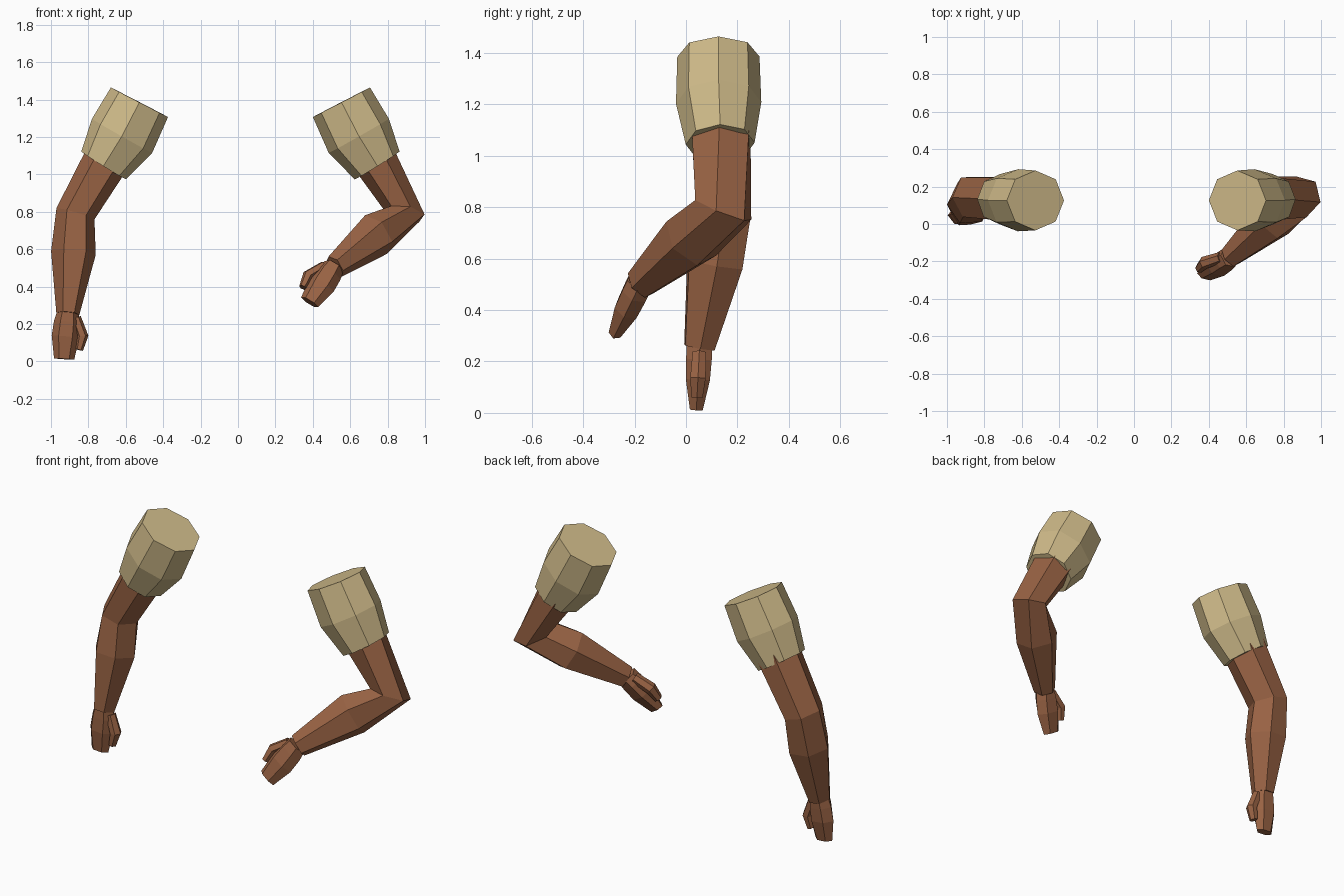
import bpy, bmesh, math
from mathutils import Vector

if "Cube" in bpy.data.objects:
    bpy.data.objects.remove(bpy.data.objects["Cube"])


def material(name, rgb):
    m = bpy.data.materials.new(name)
    m.diffuse_color = (*rgb, 1)
    m.use_nodes = True
    m.node_tree.nodes["Principled BSDF"].inputs["Base Color"].default_value = m.diffuse_color
    return m


SKIN = material("brown skin", (0.32, 0.125, 0.058))
CLOTH = material("tan cloth", (0.62, 0.49, 0.25))


def tube(name, rings, side, sides, mat):
    """Loft capped rings (centre, half width, half depth) along a path.
    Width starts along 'side' and is carried along the path."""
    pts = [Vector(r[0]) for r in rings]
    bm = bmesh.new()
    u = Vector(side)
    loops = []
    for i, (c, w, d) in enumerate(rings):
        t = Vector()
        if i > 0:
            t += (pts[i] - pts[i - 1]).normalized()
        if i < len(pts) - 1:
            t += (pts[i + 1] - pts[i]).normalized()
        t.normalize()
        u = (u - t * u.dot(t)).normalized()
        v = t.cross(u)
        # depth is measured to the outermost corner across the width
        k = max(math.sin(2 * math.pi * j / sides) for j in range(sides))
        loops.append([bm.verts.new(pts[i]
                      + u * w * math.cos(2 * math.pi * j / sides)
                      + v * d / k * math.sin(2 * math.pi * j / sides))
                      for j in range(sides)])
    for a, b in zip(loops, loops[1:]):
        for j in range(sides):
            k = (j + 1) % sides
            bm.faces.new((a[j], a[k], b[k], b[j]))
    bm.faces.new(loops[0])
    bm.faces.new(loops[-1])
    bmesh.ops.recalc_face_normals(bm, faces=bm.faces)
    me = bpy.data.meshes.new(name)
    bm.to_mesh(me)
    bm.free()
    me.materials.append(mat)
    ob = bpy.data.objects.new(name, me)
    bpy.context.collection.objects.link(ob)


def hand(prefix, base, tip, side):
    """Closed mitten hand plus bent thumb, laid out from wrist to fingertips."""
    o = Vector(base)
    along = (Vector(tip) - o).normalized()
    s = Vector(side)
    s = (s - along * s.dot(along)).normalized()

    def at(a, b):
        return o + along * a + s * b

    tube(prefix + "_hand", [(at(0, 0), 0.058, 0.050),
                            (at(0.05, 0), 0.070, 0.050),
                            (at(0.13, -0.002), 0.074, 0.047),
                            (at(0.25, 0), 0.054, 0.025)], s, 6, SKIN)
    tube(prefix + "_thumb", [(at(0.025, 0.045), 0.028, 0.026),
                             (at(0.12, 0.088), 0.032, 0.030),
                             (at(0.195, 0.076), 0.021, 0.022)], s, 6, SKIN)


# sleeves and upper arms are mirrored; forearms are posed separately
poses = {
    "right": (-1, [((-0.88, 0.112, 0.58), 0.12, 0.105),
                   ((-0.91, 0.052, 0.255), 0.062, 0.058)],
              (-0.91, 0.053, 0.262), (-0.93, 0.04, 0.008), (1, 0, 0)),
    "left": (1, [((0.737, 0.02, 0.678), 0.12, 0.105),
                 ((0.515, -0.175, 0.505), 0.062, 0.058)],
             (0.513, -0.178, 0.508), (0.382, -0.274, 0.315), (-0.85, 0.2, 0.52)),
}
for name, (m, forearm, base, tip, side) in poses.items():
    def P(x, y, z):
        return (m * x + 0.013, y, z)

    # bulging sleeve
    tube(name + "_sleeve", [(P(0.54, 0.126, 1.386), 0.172, 0.160),
                            (P(0.633, 0.127, 1.206), 0.185, 0.166),
                            (P(0.731, 0.133, 1.048), 0.141, 0.134)],
         (m * 0.87, 0, 0.5), 8, CLOTH)
    # upper arm, elbow and forearm
    tube(name + "_arm", [(P(0.675, 0.135, 1.15), 0.126, 0.115),
                         (P(0.882, 0.145, 0.79), 0.106, 0.106)] + forearm,
         (m, 0, 0), 6, SKIN)
    hand(name, base, tip, side)
